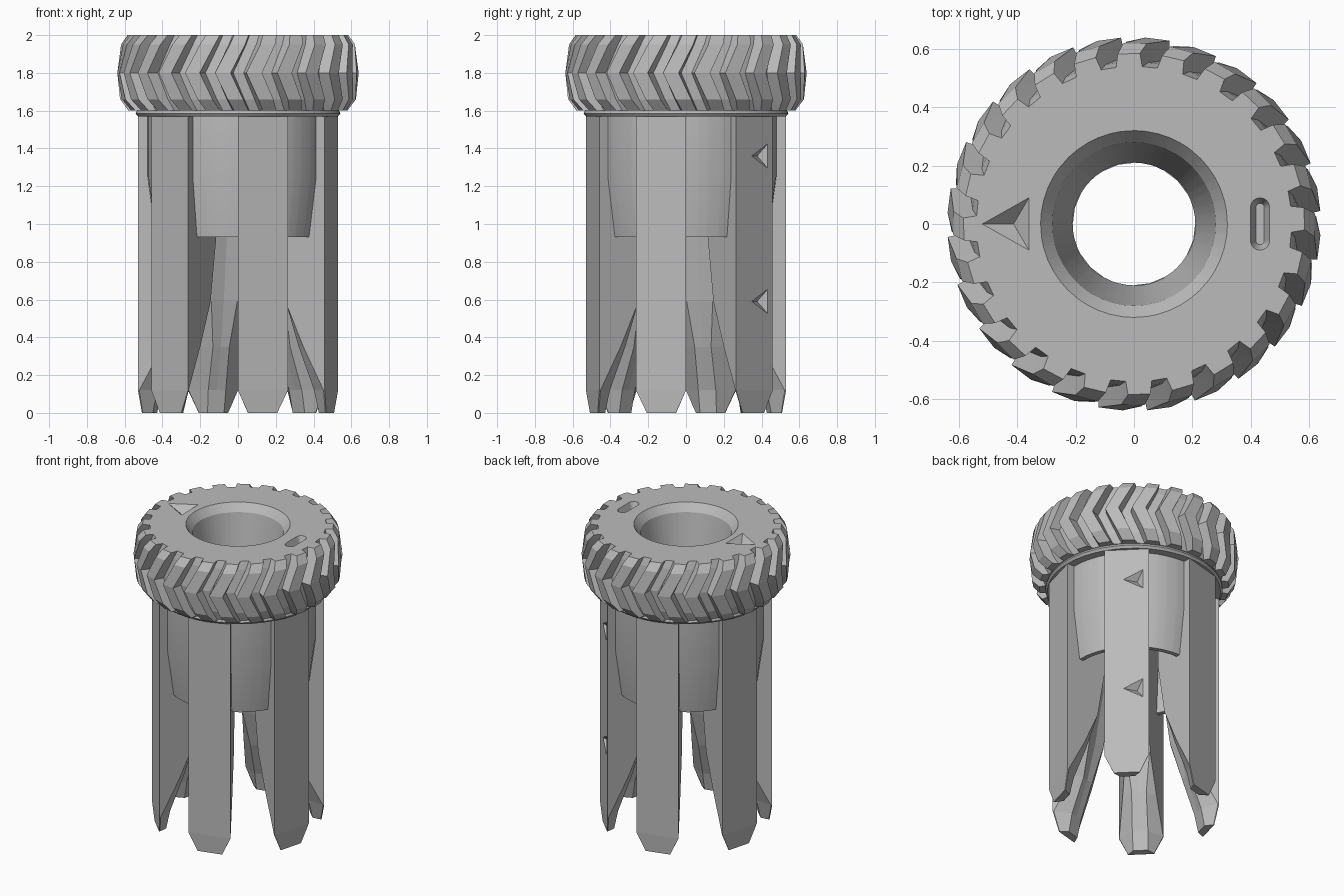
import bpy, bmesh, math
from mathutils import Matrix, Vector

cube = bpy.data.objects.get("Cube")
if cube:
    bpy.data.objects.remove(cube, do_unlink=True)

grey = bpy.data.materials.new("plain grey")
grey.use_nodes = True
grey.diffuse_color = (0.5, 0.5, 0.5, 1)
grey.node_tree.nodes["Principled BSDF"].inputs["Base Color"].default_value = (0.5, 0.5, 0.5, 1)

LUGS = 24
PITCH = 360 / LUGS


def loft(name, rows, wrap=False, smooth=None):
    """Skin equal-length rings of points; wrap joins last to first, else both ends are capped."""
    bm = bmesh.new()
    rings = [[bm.verts.new(p) for p in row] for row in rows]
    pairs = list(zip(rings, rings[1:]))
    if wrap:
        pairs.append((rings[-1], rings[0]))
    else:
        bm.faces.new(rings[0])
        bm.faces.new(rings[-1])
    n = len(rings[0])
    for a, b in pairs:
        for i in range(n):
            j = (i + 1) % n
            bm.faces.new((a[i], a[j], b[j], b[i]))
    bmesh.ops.recalc_face_normals(bm, faces=bm.faces)
    mesh = bpy.data.meshes.new(name)
    bm.to_mesh(mesh)
    bm.free()
    mesh.materials.append(grey)
    ob = bpy.data.objects.new(name, mesh)
    bpy.context.collection.objects.link(ob)
    if smooth:
        bpy.ops.object.select_all(action='DESELECT')
        ob.select_set(True)
        bpy.context.view_layer.objects.active = ob
        bpy.ops.object.shade_smooth_by_angle(angle=math.radians(smooth))
    return ob


def carve(target, cutter):
    mod = target.modifiers.new(cutter.name, 'BOOLEAN')
    mod.operation = 'DIFFERENCE'
    mod.solver = 'EXACT'
    mod.object = cutter
    cutter.hide_render = True
    cutter.hide_set(True)


def ring(z, crest, floor=None, twist=0):
    """Ring with a crest and a groove floor in every pitch; plain circle if no floor is given."""
    pts = []
    for k in range(LUGS):
        for i, step in enumerate((0, 7.5, 8.5, 14)):
            r = crest if floor is None or i < 2 else floor
            a = math.radians(k * PITCH + step + twist)
            pts.append((r * math.cos(a), r * math.sin(a), z))
    return pts


# Knob: hollow sleeve, funnel bore, treaded cap and flange in one closed skin
bore = [(0.93, 0.405), (1.25, 0.435), (1.57, 0.435), (1.57, 0.21), (1.95, 0.28), (2.0, 0.32)]
tread = [(2.0, 0.585, 0.54, -2), (1.95, 0.62, 0.555, -4), (1.8, 0.64, 0.575, -11),
         (1.66, 0.625, 0.56, -5), (1.6, 0.58, 0.54, -2)]
sleeve = [(1.6, 0.535), (1.585, 0.542), (1.57, 0.53), (1.57, 0.478), (1.25, 0.478), (0.93, 0.434)]
knob = loft("knob", [ring(*p) for p in bore + tread + sleeve], wrap=True, smooth=10)


# Recessed marks: a pyramid pit and a rounded slot
def pyramid_pit(name, length, half, depth, matrix):
    """Pit in the local xy plane, tip towards -x, deepest point along -z."""
    base = [(-length, 0), (0, -half), (0, half)]
    apex = Vector((-length * 0.33, 0, -depth))
    top = [Vector((x, y, 0)) for x, y in base]
    # extend the cut above the surface so that it opens cleanly
    lid = [apex + (p - apex) * 1.1 for p in top]
    tip = [apex + (p - apex) * 0.01 for p in top]
    return loft(name, [[matrix @ p for p in row] for row in (lid, tip)])


carve(knob, pyramid_pit("arrow_cutter", 0.16, 0.09, 0.05, Matrix.Translation((-0.36, 0, 2))))


def slot_outline(z, r):
    pts = []
    for side in (1, -1):
        for i in range(9):
            a = math.pi * i / 8
            pts.append((0.432 + side * r * math.cos(a), side * (0.057 + r * math.sin(a)), z))
    return pts


carve(knob, loft("slot_cutter", [slot_outline(1.95, 0.014), slot_outline(2.0, 0.033),
                                 slot_outline(2.02, 0.033)]))

# Legs: z, outer depth, outer half width, side depth, inner depth, inner half width, mid depth
sections = [
    (1.58, 0.512, 0.137, 0.203, 0.203, 0.050, 0.21),
    (0.93, 0.512, 0.137, 0.222, 0.222, 0.056, 0.23),
    (0.59, 0.512, 0.137, 0.280, 0.280, 0.071, 0.29),
    (0.35, 0.512, 0.137, 0.386, 0.345, 0.045, 0.35),
    (0.12, 0.512, 0.137, 0.505, 0.430, 0.048, 0.43),
    (0.00, 0.505, 0.080, 0.500, 0.455, 0.045, 0.455),
]
for k in range(6):
    turn = Matrix.Rotation(math.radians(-75 + 60 * k), 4, 'Z')
    rows = []
    for z, out, wide, side, inner, thin, mid in sections:
        # side walls run towards the axis
        flank = min(wide, side * math.tan(math.radians(15)))
        half = [(out, wide), (side, flank), (inner, thin)]
        profile = half + [(mid, 0)] + [(u, -v) for u, v in reversed(half)]
        rows.append([turn @ Vector((u, v, z)) for u, v in profile])
    leg = loft(f"leg_{k + 1}", rows)
    # One leg carries two pits on its outer face
    if k == 2:
        for z in (0.59, 1.36):
            face = turn @ Matrix.Translation((0.512, 0.1, z)) @ Matrix.Rotation(math.pi / 2, 4, 'Y') \
                @ Matrix.Rotation(math.pi / 2, 4, 'Z')
            carve(leg, pyramid_pit("leg_pit_cutter", 0.12, 0.065, 0.04, face))
